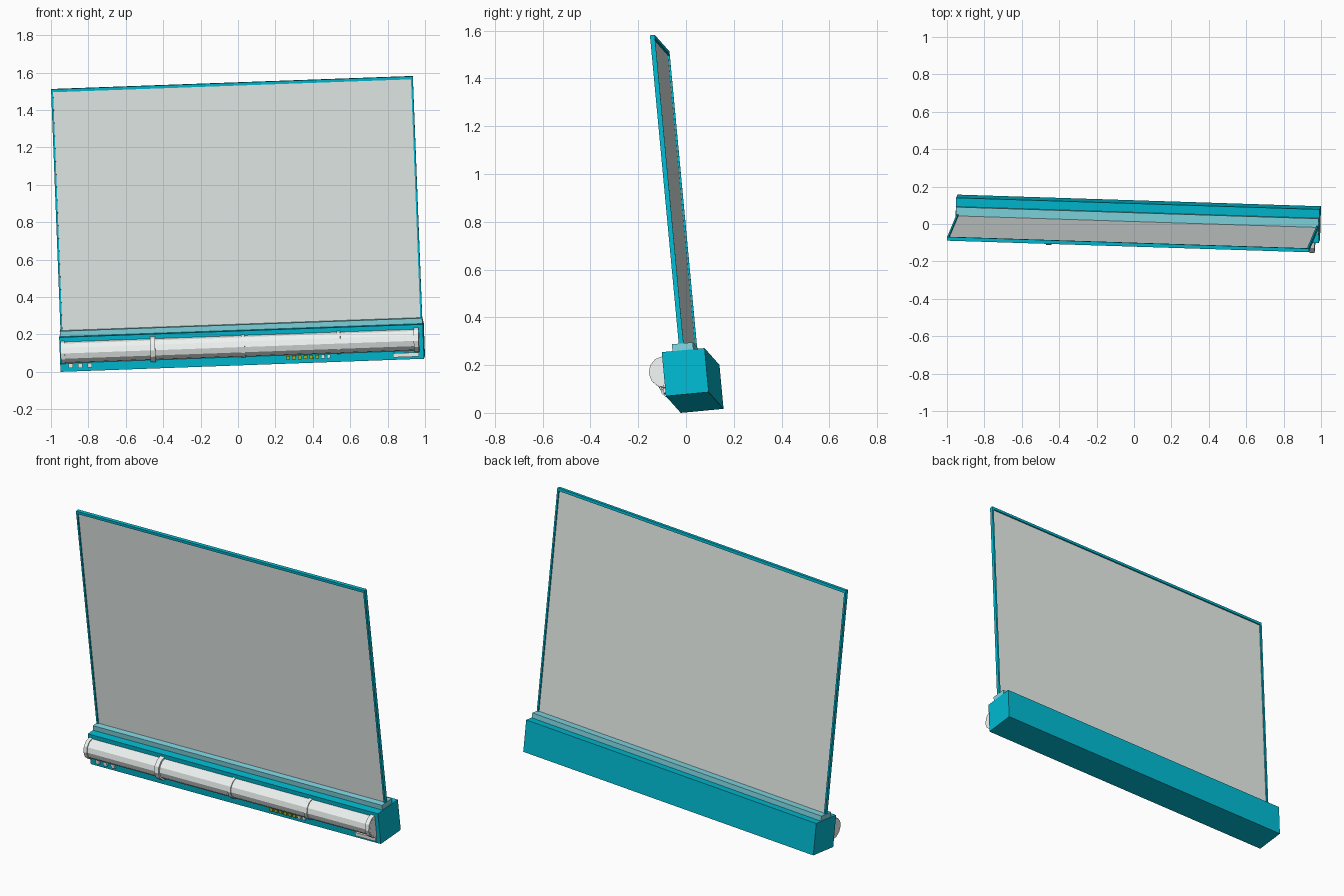
import bpy, bmesh, math
from mathutils import Matrix, Vector

if "Cube" in bpy.data.objects:
    bpy.data.objects.remove(bpy.data.objects["Cube"])

# Tilted local frame of the whole device: origin at the lower left front corner of the base
ex = Vector((0.9989, -0.032, 0.036)).normalized()
ez = Vector((-0.038, -0.093, 0.995))
ez = (ez - ex * ez.dot(ex)).normalized()
ey = ez.cross(ex)
FRAME = Matrix((ex, ey, ez)).transposed().to_4x4()
FRAME.translation = (-0.949, -0.022, 0.0)
L = 1.946


def material(name, color):
    m = bpy.data.materials.new(name)
    m.diffuse_color = color
    m.use_nodes = True
    m.node_tree.nodes["Principled BSDF"].inputs["Base Color"].default_value = m.diffuse_color
    return m


teal = material("teal", (0.0, 0.50, 0.65, 1))
pale_teal = material("pale_teal", (0.22, 0.68, 0.76, 0.75))
screen_grey = material("screen_grey", (0.80, 0.86, 0.83, 0.85))
silver = material("silver", (0.88, 0.93, 0.91, 1))
green = material("green", (0.35, 0.48, 0.03, 1))


def finish(name, bm, mat):
    me = bpy.data.meshes.new(name)
    bm.to_mesh(me)
    bm.free()
    me.materials.append(mat)
    ob = bpy.data.objects.new(name, me)
    ob.matrix_world = FRAME
    bpy.context.collection.objects.link(ob)
    return ob


def box(name, x, y, z, mat):
    bm = bmesh.new()
    size = [r[1] - r[0] for r in (x, y, z)]
    mid = [(r[1] + r[0]) / 2 for r in (x, y, z)]
    bmesh.ops.create_cube(bm, size=1,
                          matrix=Matrix.Translation(mid) @ Matrix.Diagonal((*size, 1)))
    return finish(name, bm, mat)


def tube(name, x0, x1, radius, y=0.003, z=0.103, sides=12):
    bm = bmesh.new()
    m = Matrix.Translation(((x0 + x1) / 2, y, z)) @ Matrix.Rotation(math.pi / 2, 4, 'Y')
    bmesh.ops.create_cone(bm, cap_ends=True, segments=sides, radius1=radius,
                          radius2=radius, depth=x1 - x0, matrix=m)
    return finish(name, bm, silver)


# Base housing and the translucent strip holding the screen
box("base", (0, L), (0, 0.18), (0, 0.185), teal)
box("screen_holder", (0.003, L - 0.003), (0.045, 0.133), (0.185, 0.214), pale_teal)

# Screen, recessed in its thin frame
W, WT, TOP, Y = 0.010, 0.016, 1.511, (0.074, 0.094)
X0, X1 = 0.006, L - 0.004
box("screen", (X0 + W, X1 - W), (0.081, 0.086), (0.214, TOP - WT), screen_grey)
box("frame_left", (X0, X0 + W), Y, (0.214, TOP), teal)
box("frame_right", (X1 - W, X1), Y, (0.214, TOP), teal)
box("frame_top", (X0 + W, X1 - W), Y, (TOP - WT, TOP), teal)

# Front roller with bands
tube("roller", 0.006, 1.923, 0.058)
for i, (x, w, r) in enumerate([(0.017, 0.022, 0.063), (0.499, 0.028, 0.069),
                               (0.982, 0.020, 0.063), (1.494, 0.020, 0.063),
                               (1.909, 0.026, 0.066)]):
    tube(f"roller_band_{i}", x - w / 2, x + w / 2, r)

# Buttons on the left, indicator row and socket plate on the right
for i in range(3):
    x = 0.056 + i * 0.051
    box(f"button_{i}", (x - 0.012, x + 0.012), (-0.012, 0.005), (0.019, 0.043), silver)
for i in range(8):
    x = 1.220 + i * 0.031
    box(f"indicator_{i}", (x - 0.010, x + 0.010), (-0.010, 0.005), (0.022, 0.042),
        green if i < 6 else silver)
box("socket_plate", (1.782, 1.920), (-0.010, 0.005), (0.014, 0.036), silver)
